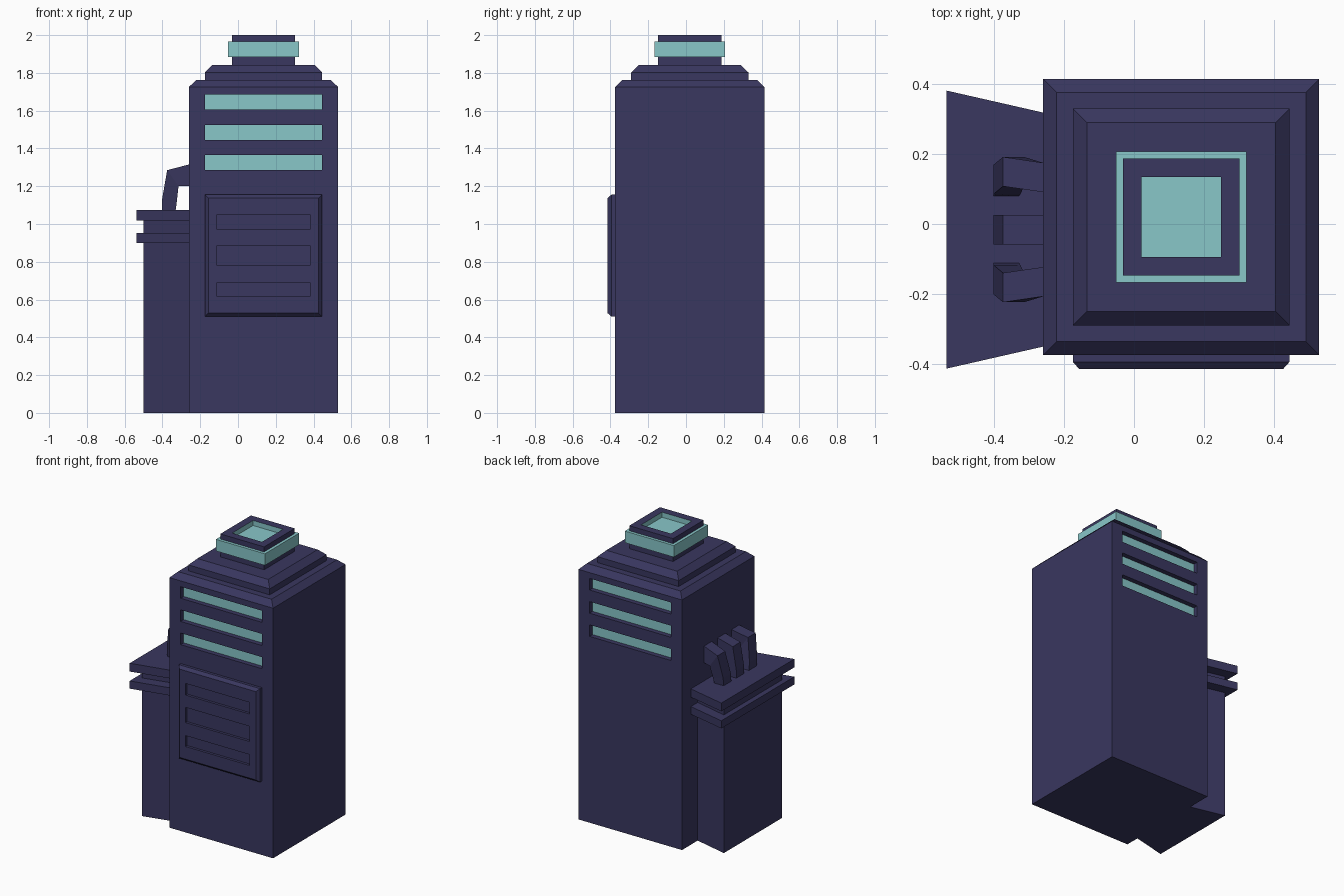
import bpy, bmesh

if "Cube" in bpy.data.objects:
    bpy.data.objects.remove(bpy.data.objects["Cube"])


def material(name, rgb):
    m = bpy.data.materials.new(name)
    m.diffuse_color = (*rgb, 1)
    m.use_nodes = True
    m.node_tree.nodes["Principled BSDF"].inputs["Base Color"].default_value = m.diffuse_color
    return m


DARK = material("dark_violet", (0.041, 0.038, 0.115))
TEAL = material("teal_glow", (0.246, 0.571, 0.584))


def loft(bm, rings):
    """Closed solid through a list of equally long point rings."""
    vs = [[bm.verts.new(p) for p in r] for r in rings]
    n = len(vs[0])
    bm.faces.new(vs[0])
    top = bm.faces.new(vs[-1])
    for a, b in zip(vs, vs[1:]):
        for i in range(n):
            j = (i + 1) % n
            bm.faces.new((a[i], a[j], b[j], b[i]))
    return top


def finish(bm, name, *mats):
    bmesh.ops.recalc_face_normals(bm, faces=bm.faces)
    me = bpy.data.meshes.new(name)
    bm.to_mesh(me)
    bm.free()
    ob = bpy.data.objects.new(name, me)
    bpy.context.collection.objects.link(ob)
    for m in mats:
        me.materials.append(m)
    return ob


def solid(name, mat, *ring_lists):
    bm = bmesh.new()
    for rings in ring_lists:
        loft(bm, rings)
    return finish(bm, name, mat)


CX, CY = 0.135, 0.02


def square(half, z):
    return [(CX + sx * half, CY + sy * half, z)
            for sx, sy in ((-1, -1), (1, -1), (1, 1), (-1, 1))]


def upright(x0, x1, z0, z1, y):
    return [(x0, y, z0), (x1, y, z0), (x1, y, z1), (x0, y, z1)]


def slab(x0, x1, z0, z1, y0, y1):
    return [upright(x0, x1, z0, z1, y0), upright(x0, x1, z0, z1, y1)]


def cut(target, name, *ring_lists):
    cutter = solid(name, DARK, *ring_lists)
    cutter.hide_render = True
    cutter.hide_viewport = True
    cutter.display_type = 'WIRE'
    mod = target.modifiers.new("recess", 'BOOLEAN')
    mod.operation = 'DIFFERENCE'
    mod.solver = 'EXACT'
    mod.object = cutter


# Main cabinet with chamfered top, and the tier above it
body = solid("cabinet", DARK, [square(.395, 0), square(.395, 1.725), square(.357, 1.762)])
solid("upper_tier", DARK, [square(.31, 1.762), square(.31, 1.803), square(.27, 1.842)])

# Neck with a glowing recess in its top
bm = bmesh.new()
top = loft(bm, [square(.167, 1.842), square(.167, 2.0)])
bmesh.ops.recalc_face_normals(bm, faces=bm.faces)
bmesh.ops.inset_region(bm, faces=[top], thickness=.075)
r = bmesh.ops.extrude_face_region(bm, geom=[top])
floor = [f for f in r["geom"] if isinstance(f, bmesh.types.BMFace)][0]
for v in floor.verts:
    v.co.z -= .04
if top.is_valid:
    bm.faces.remove(top)
for f in {g for e in floor.edges for g in e.link_faces}:
    f.material_index = 1
finish(bm, "neck", DARK, TEAL)
solid("glow_band", TEAL, [square(.187, 1.885), square(.187, 1.965)])

# Glowing slots, front and back
Y0, Y1, D = -.375, .415, .035
slots, strips = [], []
for z in (1.285, 1.445, 1.605):
    for y, s in ((Y0, 1), (Y1, -1)):
        slots.append(slab(-.175, .445, z, z + .08, y - s * .05, y + s * D))
        strips.append(slab(-.175, .445, z, z + .08, y + s * (D - .002), y + s * (D + .01)))
cut(body, "slot_cutter", *slots)
solid("glow_strips", TEAL, *strips)

# Front panel with three shallow recesses
panel = solid("front_panel", DARK, [upright(-.175, .445, .51, 1.155, Y0),
                                    upright(-.175, .445, .51, 1.155, -.395),
                                    upright(-.157, .427, .528, 1.137, -.415)])
cut(panel, "panel_cutter", *[slab(-.11, .38, a, b, -.45, -.397)
                             for a, b in ((.615, .69), (.78, .885), (.97, 1.05))])


# Side pedestal and its two plates, flaring away from the cabinet
def flare(xo, outer, inner, z):
    c = -.016
    return [(xo, c - outer, z), (-.26, c - inner, z), (-.26, c + inner, z), (xo, c + outer, z)]


solid("side_pedestal", DARK, [flare(-.5, .318, .26, 0), flare(-.5, .318, .26, 1.02)])
for name, z0, z1 in (("lower_plate", .9, .953), ("upper_plate", 1.018, 1.075)):
    solid(name, DARK, [flare(-.537, .398, .335, z0), flare(-.537, .398, .335, z1)])

# Three bent arms from plate to cabinet: outer (x, z), inner (x, z), outward lean
path = [((-.402, 1.075), (-.33, 1.075), 0), ((-.402, 1.13), (-.325, 1.11), .2),
        ((-.375, 1.285), (-.315, 1.2), 1), ((-.26, 1.315), (-.26, 1.2), .4)]
for name, y, lean in (("back_arm", .122, .028), ("middle_arm", -.016, 0),
                      ("front_arm", -.154, -.028)):
    rings = []
    for (xo, zo), (xi, zi), t in path:
        c, w = y + lean * t, .042
        rings.append([(xo, c - w, zo), (xo, c + w, zo), (xi, c + w, zi), (xi, c - w, zi)])
    solid(name, DARK, rings)
